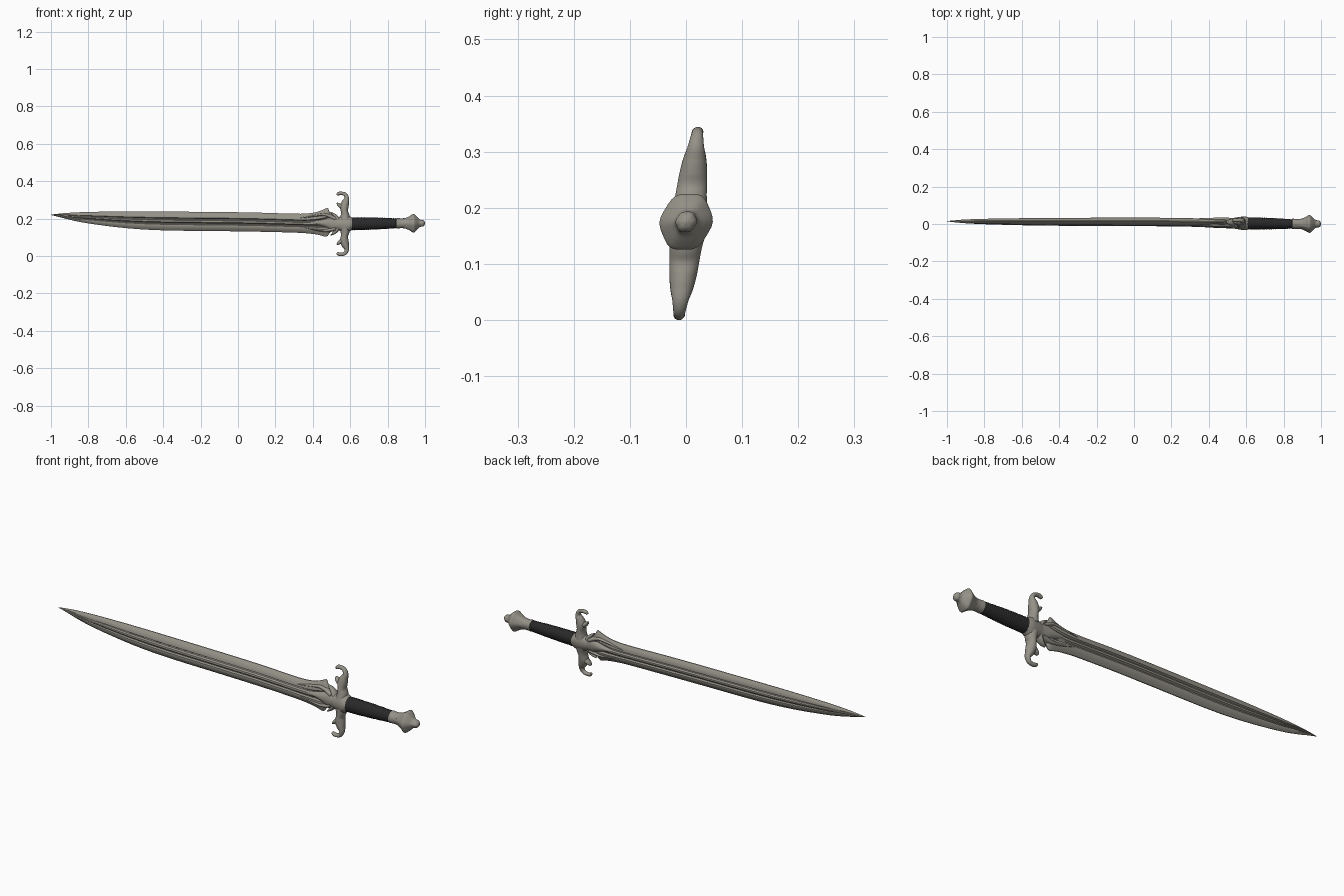
import bpy, bmesh, math

if "Cube" in bpy.data.objects:
    bpy.data.objects.remove(bpy.data.objects["Cube"])

ZC = 0.172          # hilt axis height
TILT = 0.1          # the flat plane of the sword leans slightly in y


def material(name, rgb):
    m = bpy.data.materials.new(name)
    m.diffuse_color = (*rgb, 1)
    m.use_nodes = True
    m.node_tree.nodes["Principled BSDF"].inputs["Base Color"].default_value = m.diffuse_color
    return m


STEEL = material("aged steel", (0.30, 0.285, 0.245))
LEATHER = material("dark leather", (0.022, 0.022, 0.023))


def place(x, d, z):
    """Sword plane (x, z) plus depth d -> world, with lean and slight yaw."""
    s = max(0.0, min(1.0, (0.85 - x) / 0.7))
    return (x, 0.010 * s + (z - ZC) * TILT + d, z)


def loft(name, rings, mat, angle=40):
    bm = bmesh.new()
    vs = [[bm.verts.new(p) for p in r] for r in rings]
    n = len(rings[0])
    for a, b in zip(vs, vs[1:]):
        for i in range(n):
            j = (i + 1) % n
            bm.faces.new((a[i], a[j], b[j], b[i]))
    bm.faces.new(vs[0])
    bm.faces.new(vs[-1])
    bmesh.ops.recalc_face_normals(bm, faces=bm.faces)
    me = bpy.data.meshes.new(name)
    bm.to_mesh(me)
    bm.free()
    me.materials.append(mat)
    ob = bpy.data.objects.new(name, me)
    bpy.context.collection.objects.link(ob)
    bpy.ops.object.select_all(action='DESELECT')
    ob.select_set(True)
    bpy.context.view_layer.objects.active = ob
    bpy.ops.object.shade_smooth_by_angle(angle=math.radians(angle))
    return ob


def spline(pts, steps):
    """Catmull-Rom through tuples of any length."""
    out = []
    for i in range(len(pts) - 1):
        p0, p1, p2, p3 = (pts[max(0, i - 1)], pts[i], pts[i + 1],
                          pts[min(len(pts) - 1, i + 2)])
        for k in range(steps):
            t = k / steps
            out.append(tuple(0.5 * (2 * b + (c - a) * t + (2 * a - 5 * b + 4 * c - d) * t * t
                                    + (3 * b - a - 3 * c + d) * t ** 3)
                             for a, b, c, d in zip(p0, p1, p2, p3)))
    return out + [tuple(pts[-1])]


def tube(name, pts, mat=STEEL, steps=5, sides=18, side=1, hexa=0.0, angle=50):
    """Points are (x, height above axis, in-plane radius, depth radius)."""
    s = spline(pts, steps)
    rings = []
    for i, (x, h, r, t) in enumerate(s):
        a, b = s[max(0, i - 1)], s[min(len(s) - 1, i + 1)]
        dx, dh = b[0] - a[0], b[1] - a[1]
        L = math.hypot(dx, dh) or 1
        ring = []
        for k in range(sides):
            w = 2 * math.pi * k / sides
            m = 1 + hexa * math.cos(6 * (w + math.pi / 2))
            u, d = max(r, 0.0008) * m * math.cos(w), max(t, 0.0008) * m * math.sin(w)
            ring.append(place(x - dh / L * u, d, ZC + side * (h + dx / L * u)))
        rings.append(ring)
    return loft(name, rings, mat, angle)


# Blade: x, upper edge, lower edge, half thickness
stations = [(-1, .221, .219, .001), (-.95, .227, .207, .006), (-.9, .231, .194, .010),
            (-.8, .2355, .174, .014), (-.6, .238, .149, .018), (-.4, .2375, .137, .020),
            (-.1, .235, .133, .022), (.1, .232, .130, .022), (.3, .226, .125, .022),
            (.38, .228, .120, .022), (.43, .238, .113, .021), (.465, .252, .104, .019),
            (.48, .256, .108, .018), (.49, .237, .123, .018), (.51, .215, .140, .018)]
half = [(1, .10), (.8, .55), (.5, .92), (.36, .90), (.27, .52), (.19, .58), (.09, .95)]
profile = half + [(0, 1)] + [(-u, t) for u, t in reversed(half)]
loop = profile + [(u, -t) for u, t in reversed(profile)]
rings = []
for x, top, bot, th in spline(stations, 3):
    mid, hw = (top + bot) / 2, (top - bot) / 2
    rings.append([place(x, th * t, mid + hw * u) for u, t in loop])
loft("blade", rings, STEEL, 35)

# Guard block and neck joining blade to grip
tube("guard_block", [(.36, .008, .002, .015), (.42, .006, .012, .024), (.47, .004, .026, .027),
                     (.505, .002, .040, .027), (.53, 0, .034, .028), (.555, 0, .042, .032),
                     (.585, 0, .046, .036), (.603, 0, .037, .035), (.61, 0, .033, .033)])

for side, tag in ((1, "upper"), (-1, "lower")):
    # Curled quillon
    tube(tag + "_quillon", [(.572, .02, .030, .033), (.572, .045, .024, .029),
                            (.569, .066, .019, .027), (.568, .090, .023, .025),
                            (.574, .114, .020, .021), (.582, .136, .012, .015),
                            (.574, .156, .010, .011), (.555, .163, .009, .010),
                            (.538, .161, .009, .010), (.529, .154, .005, .006)], side=side)
    # Leaf lobe on the blade side of the quillon
    tube(tag + "_lobe", [(.572, .082, .012, .020), (.553, .092, .012, .018),
                         (.538, .103, .009, .014), (.529, .112, .003, .007)], side=side)
    # Small spur between guard and blade shoulder
    tube(tag + "_spur", [(.535, .020, .014, .022), (.522, .040, .010, .018),
                         (.506, .054, .006, .012), (.494, .062, .001, .005)], side=side)
    # Raised moulding running back along the blade shoulder
    rise = .004 if side > 0 else -.008
    tube(tag + "_moulding", [(.52, .026, .012, .026), (.47, .044 + rise, .010, .024),
                             (.42, .040 + rise, .007, .023), (.36, .030 + rise, .005, .021),
                             (.29, .022 + rise, .002, .018)], side=side)

# Wrapped grip with fine ribs
ribs = 26
grip = []
for i in range(ribs * 4 + 1):
    f = i / (ribs * 4)
    r = .034 - .008 * f ** 1.4 + .0012 * math.sin(math.pi * f)
    r += .0009 * math.cos(2 * math.pi * f * ribs)
    grip.append((.602 + .248 * f, .003 * f, r, r * .94))
tube("grip", grip, LEATHER, steps=1, sides=24)

# Collar and flared pommel with end knob
tube("pommel_collar", [(.846, .003, .026, .026), (.85, .003, .028, .028), (.87, .003, .0265, .0265),
                       (.89, .003, .027, .027)], sides=24)
tube("pommel", [(.88, .003, .026, .025), (.90, .003, .031, .029), (.92, .003, .041, .038),
                (.933, .003, .050, .045), (.942, .003, .050, .045), (.955, .003, .038, .035),
                (.968, .003, .024, .023), (.978, .003, .019, .019), (.988, .003, .018, .018),
                (.996, .003, .012, .012), (1.0, .003, .003, .003)], sides=36, hexa=.03)
